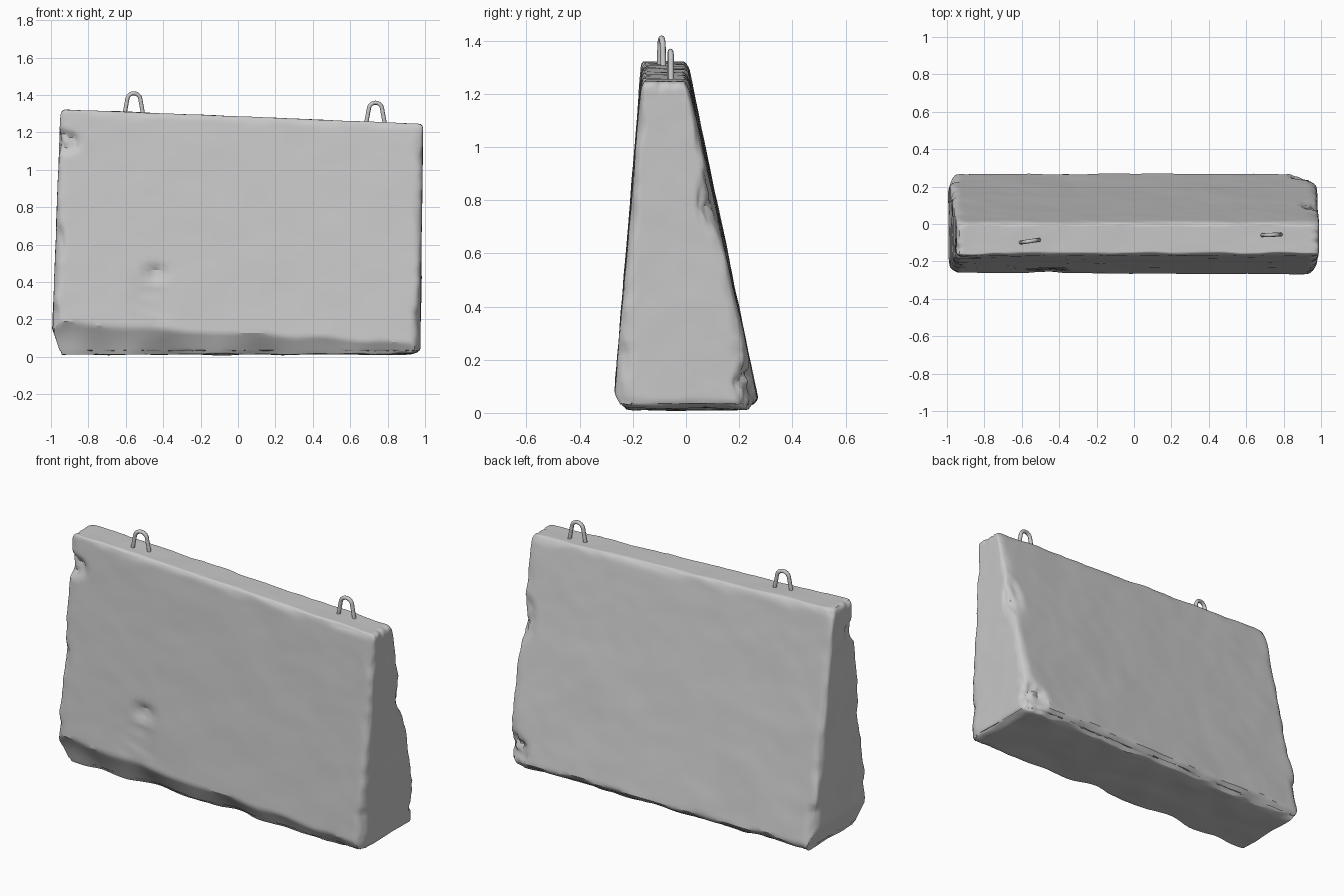
import bpy, bmesh, math
from mathutils import Vector, noise

default = bpy.data.objects.get("Cube")
if default:
    bpy.data.objects.remove(default, do_unlink=True)


def material(name, col):
    m = bpy.data.materials.new(name)
    m.diffuse_color = (*col, 1)
    m.use_nodes = True
    bsdf = m.node_tree.nodes["Principled BSDF"]
    bsdf.inputs["Base Color"].default_value = (*col, 1)
    bsdf.inputs["Roughness"].default_value = 0.9
    return m


concrete = material("concrete grey", (0.58, 0.58, 0.58))

HALF = Vector((1.0, 0.18, 0.65))     # block before tapering
CUTS = 63

# Dents: centre, radius per axis, push direction and depth
DENTS = [
    ((-0.93, -0.17, 1.15), (0.10, 0.10, 0.07), (0.5, 1, 0), 0.035),
    ((-0.44, -0.24, 0.45), (0.07, 0.10, 0.06), (0, 1, 0), 0.03),
    ((-0.47, -0.26, 0.28), (0.13, 0.10, 0.20), (0, 1, 0), 0.012),
    ((0.97, 0.11, 0.80), (0.08, 0.08, 0.15), (-0.5, -1, 0), 0.03),
    ((0.93, 0.27, 0.10), (0.10, 0.12, 0.12), (-0.4, -1, 0.3), 0.04),
    ((-0.97, -0.24, 0.62), (0.06, 0.08, 0.12), (1, 0.5, 0), 0.02),
]


def spread(u):
    """Crowd the grid lines towards the edges."""
    return 0.4 * u + 0.6 * math.sin(u * math.pi / 2)


def round_off(p):
    """Round the edges by a radius that wanders, so that they look worn."""
    n = noise.noise(p * 5) + 0.6 * noise.noise(p * 14 + Vector((7, 3, 1)))
    r = max(0.015, 0.042 + 0.028 * n)
    if p.z < -0.4:
        r += 0.015
    inner = Vector([max(-h + r, min(h - r, c)) for c, h in zip(p, HALF)])
    d = p - inner
    return inner + d.normalized() * r if d.length > 1e-6 else p


def taper(p):
    """Turn the box into the wedge with its sloping top."""
    t = (p.z / HALF.z + 1) / 2
    z = 0.005 + t * (1.28 - 0.039 * p.x)
    front, back = -0.275 + 0.108 * t, 0.28 - 0.272 * t
    left, right = -0.998 + 0.05 * t, 0.975 + 0.015 * t
    s, v = (p.x + 1) / 2, (p.y / HALF.y + 1) / 2
    return Vector((left + (right - left) * s, front + (back - front) * v, z))


def weather(q):
    """Break the lower edges, then dent and roughen the faces."""
    n = noise.noise(Vector((q.x * 4, 5, q.z * 3)))
    # undercut along the front, taller towards the right end
    h = 0.135 - 0.055 * q.x + 0.035 * n
    if q.z < h:
        q.y = max(q.y, -0.27 + (h - q.z) * (0.55 + 0.25 * n))
    # small break along the back
    h = 0.06 + 0.03 * noise.noise(Vector((q.x * 5, 9, 0)))
    if q.z < h:
        q.y = min(q.y, 0.27 - (h - q.z) * 0.8)
    # corner break at the lower right end
    if q.z < 0.16:
        q.x = max(q.x, -0.995 + (0.16 - q.z) * 0.35)
    for centre, size, push, depth in DENTS:
        d = Vector([(a - b) / s for a, b, s in zip(q, centre, size)]).length
        if d < 1:
            jag = 0.7 + 0.5 * noise.noise(q * 25)
            q += Vector(push) * depth * jag * min(1, 1.8 * (1 - d))
    wave = 0.003 * noise.noise(q * 4) + 0.0015 * noise.noise(q * 11)
    q += Vector((wave, wave, wave))
    if q.z < 0.03:
        q.z += 0.009 * (1 + noise.noise(q * 6))
    q.z = max(q.z, 0.0)
    return q


# Concrete block
bm = bmesh.new()
bmesh.ops.create_cube(bm, size=2)
bmesh.ops.subdivide_edges(bm, edges=bm.edges[:], cuts=CUTS, use_grid_fill=True)
for v in bm.verts:
    p = Vector([spread(c) * h for c, h in zip(v.co, HALF)])
    v.co = weather(taper(round_off(p)))
bmesh.ops.recalc_face_normals(bm, faces=bm.faces[:])
mesh = bpy.data.meshes.new("concrete_block")
bm.to_mesh(mesh)
bm.free()
mesh.materials.append(concrete)
block = bpy.data.objects.new("concrete_block", mesh)
bpy.context.collection.objects.link(block)
bpy.context.view_layer.objects.active = block
block.select_set(True)
bpy.ops.object.shade_smooth_by_angle(angle=math.radians(30))
block.select_set(False)


# Lifting loops: steel bars bent to an arch
def lifting_loop(name, x, y, base, top, turn):
    curve = bpy.data.curves.new(name, "CURVE")
    curve.dimensions = "3D"
    curve.bevel_depth = 0.011
    curve.bevel_resolution = 2
    curve.use_fill_caps = True
    rise = top - base - 0.011
    pts = [(-0.056, -0.04)]
    for i in range(11):
        a = math.pi * (1 - i / 10)
        pts.append((0.036 * math.cos(a), rise - 0.036 + 0.036 * math.sin(a)))
    pts.append((0.056, -0.04))
    spline = curve.splines.new("POLY")
    spline.points.add(len(pts) - 1)
    for pt, (u, w) in zip(spline.points, pts):
        pt.co = (x + u * math.cos(turn), y + u * math.sin(turn), base + w, 1)
    spline.use_smooth = True
    curve.materials.append(concrete)
    ob = bpy.data.objects.new(name, curve)
    bpy.context.collection.objects.link(ob)


lifting_loop("right_lifting_loop", -0.557, -0.092, 1.305, 1.42, 0.14)
lifting_loop("left_lifting_loop", 0.735, -0.058, 1.255, 1.37, 0.04)
